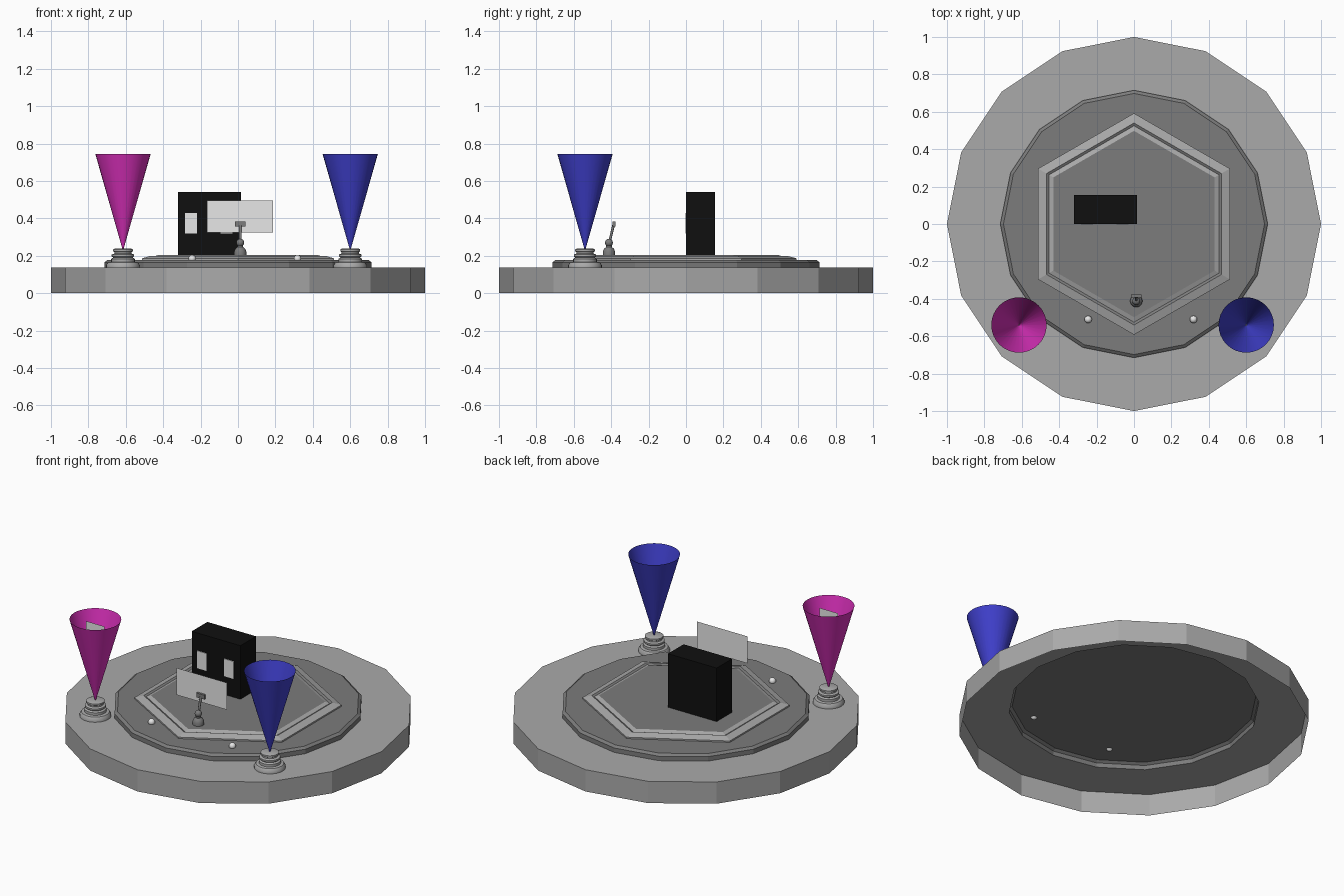
import bpy, bmesh, math
from mathutils import Vector

if "Cube" in bpy.data.objects:
    bpy.data.objects.remove(bpy.data.objects["Cube"])


def material(name, *rgb):
    m = bpy.data.materials.new(name)
    m.diffuse_color = (*rgb, 1)
    m.use_nodes = True
    m.node_tree.nodes["Principled BSDF"].inputs["Base Color"].default_value = m.diffuse_color
    return m


LIGHT = material("light grey", 0.40, 0.40, 0.40)
MID = material("mid grey", 0.20, 0.20, 0.20)
WHITE = material("off white", 0.80, 0.80, 0.80)
BLACK = material("black", 0.005, 0.005, 0.005)
PINK = material("magenta", 0.70, 0.03, 0.50)
BLUE = material("blue", 0.05, 0.05, 0.60)


def finish(name, bm, mats, smooth=False):
    mesh = bpy.data.meshes.new(name)
    bmesh.ops.recalc_face_normals(bm, faces=bm.faces)
    bm.to_mesh(mesh)
    bm.free()
    obj = bpy.data.objects.new(name, mesh)
    bpy.context.collection.objects.link(obj)
    for m in mats:
        mesh.materials.append(m)
    if smooth:
        bpy.context.view_layer.objects.active = obj
        obj.select_set(True)
        bpy.ops.object.shade_smooth_by_angle(angle=math.radians(35))
        obj.select_set(False)
    return obj


def lathe(name, profile, sides, mats, centre=(0, 0), band=None, cap=True, smooth=False):
    """Revolve (radius, z) points; band lists the material slot of each strip."""
    bm = bmesh.new()
    rings = []
    for r, z in profile:
        rings.append([bm.verts.new((centre[0] + r * math.cos(a), centre[1] + r * math.sin(a), z))
                      for a in (math.pi / 2 + math.tau * i / sides for i in range(sides))])
    for k, (a, b) in enumerate(zip(rings, rings[1:])):
        for i in range(sides):
            j = (i + 1) % sides
            f = bm.faces.new((a[i], a[j], b[j], b[i]))
            f.material_index = band[k] if band else 0
    if cap:
        f = bm.faces.new(rings[-1])
        f.material_index = band[-1] if band else 0
    return finish(name, bm, mats, smooth)


def box(name, lo, hi, mat):
    lo, hi = Vector(lo), Vector(hi)
    bm = bmesh.new()
    bmesh.ops.create_cube(bm, size=1)
    for v in bm.verts:
        v.co = (lo + hi) / 2 + v.co * (hi - lo)
    return finish(name, bm, [mat])


def panel(name, x0, x1, y, z0, z1, mat):
    bm = bmesh.new()
    bm.faces.new([bm.verts.new(p) for p in ((x0, y, z0), (x1, y, z0), (x1, y, z1), (x0, y, z1))])
    return finish(name, bm, [mat])


def rod(name, start, end, radius, mat):
    start, end = Vector(start), Vector(end)
    bm = bmesh.new()
    bmesh.ops.create_cone(bm, cap_ends=True, segments=12, radius1=radius, radius2=radius,
                          depth=(end - start).length)
    obj = finish(name, bm, [mat], True)
    obj.location = (start + end) / 2
    obj.rotation_euler = (end - start).to_track_quat('Z', 'Y').to_euler()
    return obj


def ball(name, centre, radius, mat):
    bm = bmesh.new()
    bmesh.ops.create_uvsphere(bm, u_segments=16, v_segments=10, radius=radius)
    obj = finish(name, bm, [mat], True)
    obj.location = centre
    return obj


# Platform shell, open underneath, with the raised inner stage
lathe("platform_rim", [(1, 0), (1, 0.137), (0.715, 0.137)], 16, [LIGHT], cap=False)
lathe("stage", [(0.715, 0.137), (0.715, 0.165), (0.698, 0.177)], 16, [MID])

# Hexagonal trim: light frame, dark step, light strip, dark floor
lathe("hexagon_floor",
      [(0.592, 0.177), (0.592, 0.186), (0.54, 0.200), (0.525, 0.194), (0.498, 0.203), (0.485, 0.203)],
      6, [LIGHT, MID], band=[0, 0, 1, 0, 1, 1])

# Light cones standing on turned emitters
for side, x, colour in (("left", -0.615, PINK), ("right", 0.60, BLUE)):
    lathe(side + "_emitter",
          [(0.09, 0.137), (0.09, 0.150), (0.08, 0.165), (0.063, 0.168), (0.063, 0.184), (0.052, 0.190),
           (0.06, 0.197), (0.06, 0.207), (0.046, 0.212), (0.046, 0.220), (0.053, 0.224), (0.053, 0.234),
           (0.045, 0.238)], 24, [LIGHT], (x, -0.54), smooth=True)
    lathe(side + "_light_cone", [(0.003, 0.236), (0.148, 0.745)], 32, [colour], (x, -0.54),
          cap=False, smooth=True)
panel("picture_in_cone", -0.68, -0.55, -0.54, 0.58, 0.715, WHITE)

# Small floor lamps
for side, x in (("left", -0.245), ("right", 0.318)):
    ball(side + "_floor_lamp", (x, -0.51, 0.185), 0.02, WHITE)

# Black cabinet with two window plates
box("cabinet", (-0.322, 0, 0.203), (0.017, 0.155, 0.54), BLACK)
for side, x in (("left", -0.283), ("right", -0.094)):
    box(side + "_window", (x, -0.004, 0.32), (x + 0.065, 0.001, 0.43), WHITE)

# Small projector and its floating screen
lathe("projector_base", [(0.033, 0.203), (0.033, 0.222), (0.026, 0.238), (0.016, 0.246), (0.016, 0.255)],
      16, [MID], (0.012, -0.412), smooth=True)
ball("projector_joint", (0.012, -0.412, 0.27), 0.021, MID)
rod("projector_arm", (0.012, -0.41, 0.27), (0.012, -0.387, 0.365), 0.007, MID)
box("projector_head", (-0.016, -0.392, 0.357), (0.04, -0.378, 0.384), MID)
panel("screen", -0.165, 0.187, -0.375, 0.325, 0.495, WHITE)
